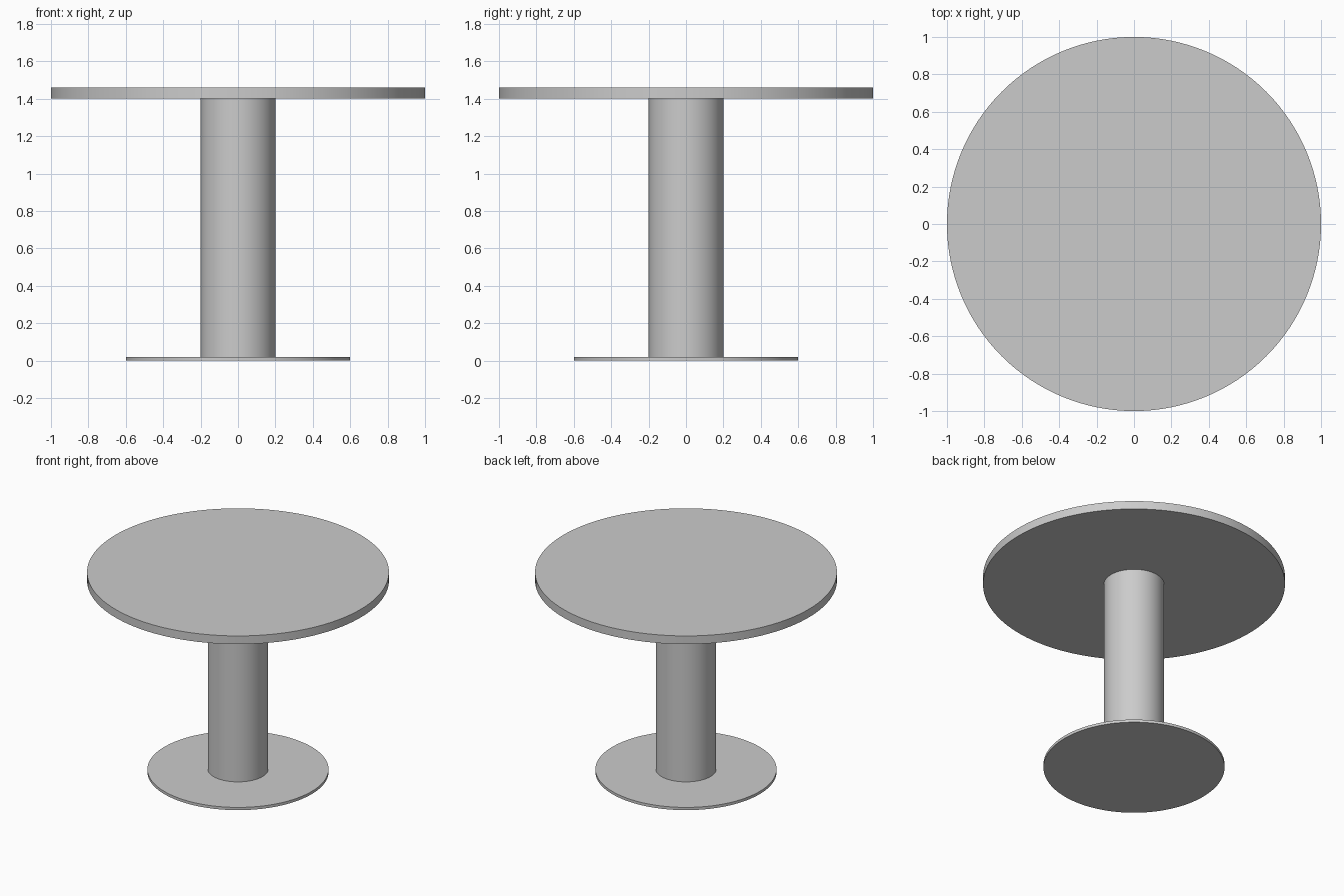
import bpy
import math

cube = bpy.data.objects.get("Cube")
if cube:
    bpy.data.objects.remove(cube, do_unlink=True)

grey = bpy.data.materials.new("light_grey")
grey.use_nodes = True
colour = (0.6, 0.6, 0.6, 1)
grey.diffuse_color = colour
grey.node_tree.nodes["Principled BSDF"].inputs["Base Color"].default_value = colour


def disc(name, radius, bottom, top, sides=128):
    """Upright cylinder between two heights, with a smooth rim and sharp edges."""
    bpy.ops.mesh.primitive_cylinder_add(
        vertices=sides, radius=radius, depth=top - bottom,
        location=(0, 0, (bottom + top) / 2))
    part = bpy.context.object
    part.name = part.data.name = name
    part.data.materials.append(grey)
    bpy.ops.object.shade_smooth_by_angle(angle=math.radians(30))
    return part


# Round foot, central column and table top
disc("base_plate", 0.6, 0, 0.02)
disc("column", 0.2, 0.02, 1.4)
disc("table_top", 1, 1.4, 1.46)
